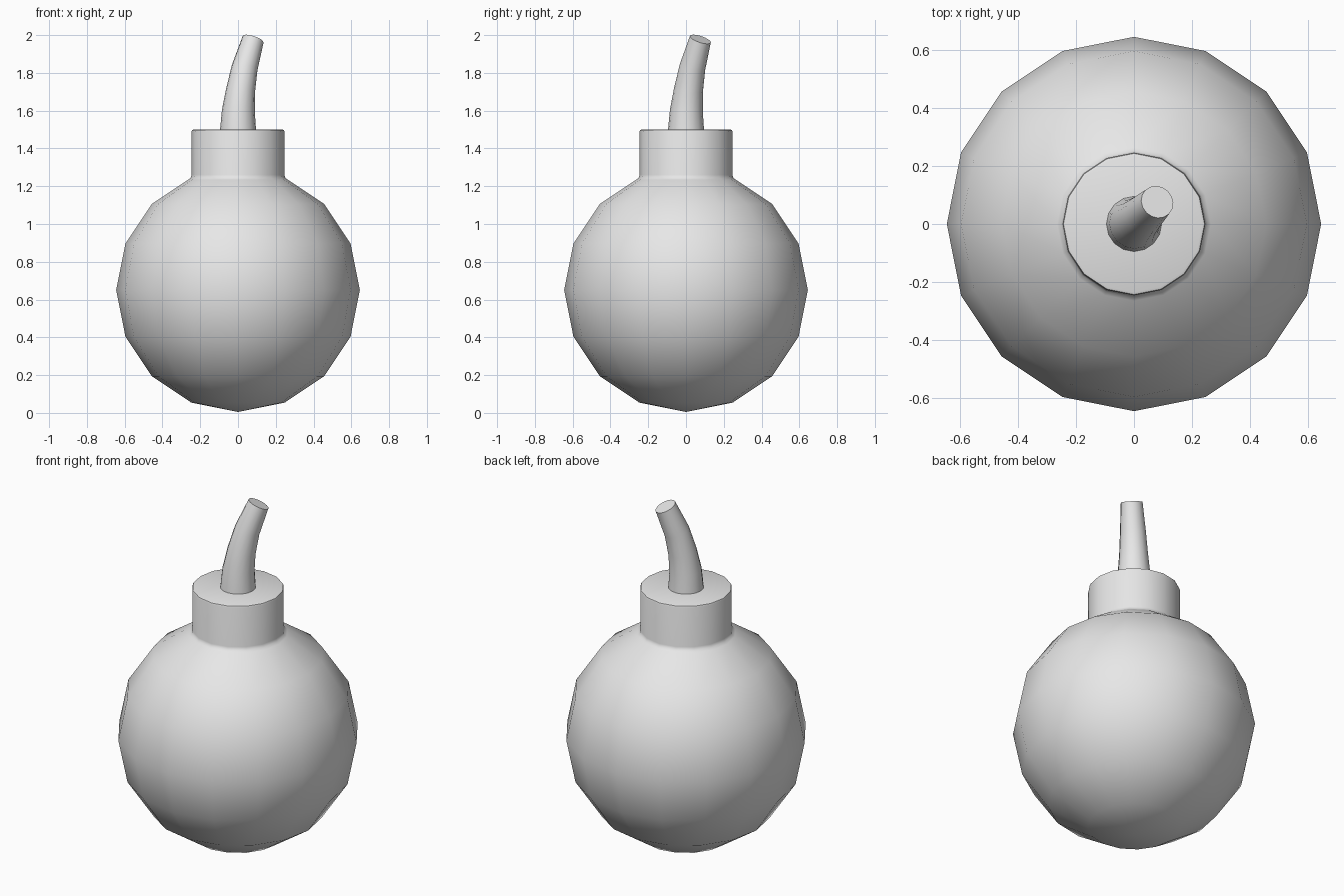
import bpy, bmesh, math
from mathutils import Vector, Matrix

if "Cube" in bpy.data.objects:
    bpy.data.objects.remove(bpy.data.objects["Cube"], do_unlink=True)

SIDES = 16
RADIUS = 0.645

grey = bpy.data.materials.new("plain_grey")
grey.use_nodes = True
grey.diffuse_color = (0.8, 0.8, 0.8, 1)
grey.node_tree.nodes["Principled BSDF"].inputs["Base Color"].default_value = (0.8, 0.8, 0.8, 1)


def finish(bm, name, angle):
    bmesh.ops.recalc_face_normals(bm, faces=bm.faces)
    mesh = bpy.data.meshes.new(name)
    bm.to_mesh(mesh)
    bm.free()
    mesh.materials.append(grey)
    obj = bpy.data.objects.new(name, mesh)
    bpy.context.collection.objects.link(obj)
    bpy.ops.object.select_all(action='DESELECT')
    obj.select_set(True)
    bpy.context.view_layer.objects.active = obj
    bpy.ops.object.shade_smooth_by_angle(angle=math.radians(angle))
    return obj


def loft(bm, rings):
    """Skin a list of (centre, radius, axis) rings and cap both ends."""
    loops = []
    for centre, radius, axis in rings:
        turn = Vector((0, 0, 1)).rotation_difference(axis).to_matrix().to_4x4()
        place = Matrix.Translation(centre) @ turn
        loops.append([bm.verts.new(place @ Vector((radius * math.cos(a), radius * math.sin(a), 0)))
                      for a in (math.tau * i / SIDES for i in range(SIDES))])
    for low, high in zip(loops, loops[1:]):
        for i in range(SIDES):
            j = (i + 1) % SIDES
            bm.faces.new((low[i], low[j], high[j], high[i]))
    bm.faces.new(loops[-1])
    return loops[0]


UP = Vector((0, 0, 1))

# Round body flowing into the neck, with a soft collar joint and rounded rim
profile = [(RADIUS * math.sin(math.pi * k / 8), 0.65 - RADIUS * math.cos(math.pi * k / 8))
           for k in range(1, 7)]
profile += [(0.265, 1.234), (0.251, 1.243), (0.246, 1.26), (0.246, 1.488), (0.243, 1.497), (0.235, 1.5)]
bm = bmesh.new()
bottom = loft(bm, [(Vector((0, 0, z)), r, UP) for r, z in profile])
pole = bm.verts.new((0, 0, 0.005))
for i in range(SIDES):
    bm.faces.new((bottom[(i + 1) % SIDES], bottom[i], pole))
finish(bm, "body_and_neck", 50)

# Tapered fuse bending towards the back left: (offset, height, radius, lean)
path = [(0, 1.49, 0.096, 0), (0.002, 1.6, 0.087, 0.06), (0.014, 1.71, 0.077, 0.15),
        (0.036, 1.83, 0.069, 0.25), (0.08, 1.978, 0.058, 0.33)]
bm = bmesh.new()
base = loft(bm, [(Vector((d, d * 0.95, z)), r, Vector((t, t, 1)).normalized()) for d, z, r, t in path])
bm.faces.new(list(reversed(base)))
finish(bm, "fuse", 45)
